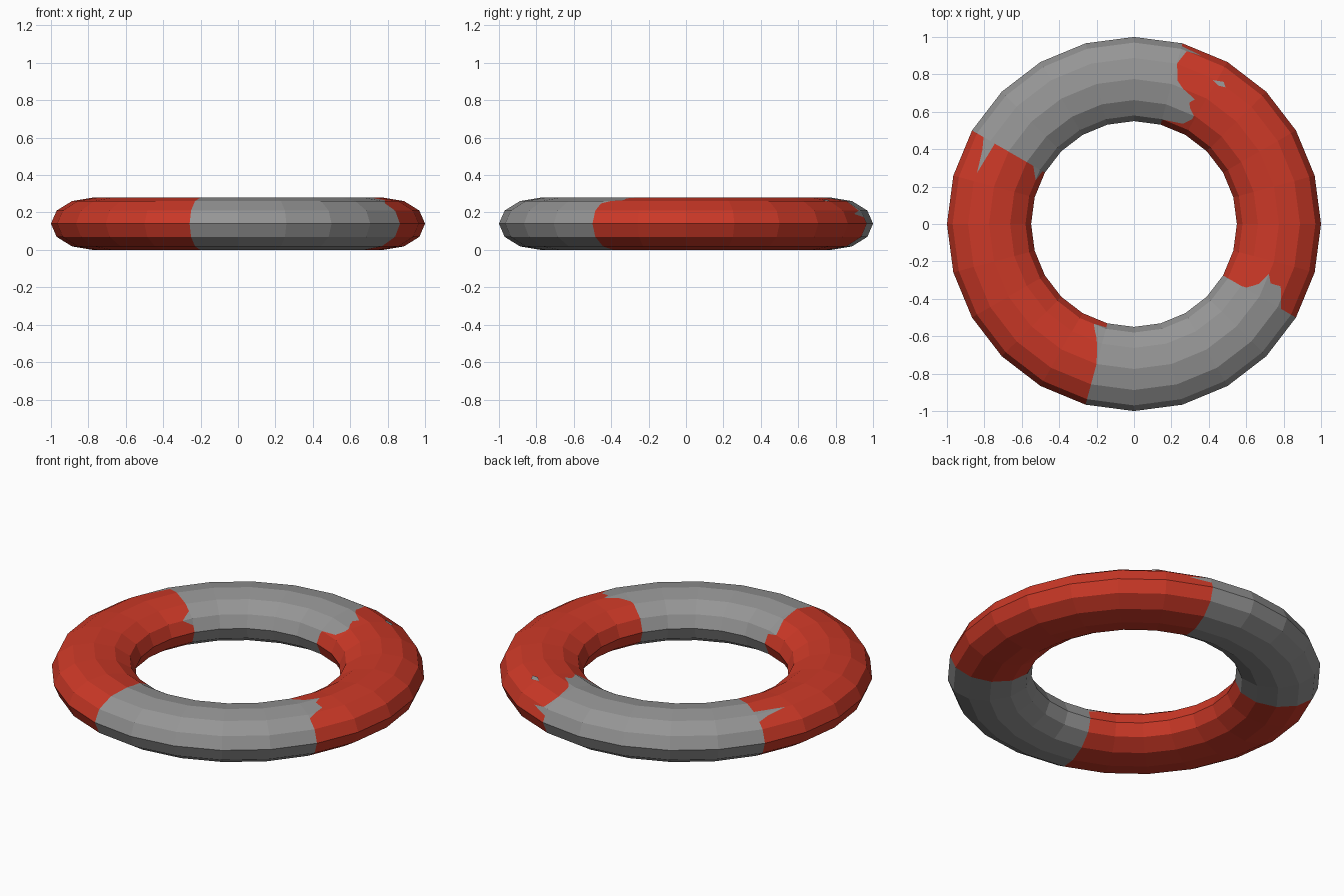
import bpy, bmesh, math
from mathutils import Vector

if "Cube" in bpy.data.objects:
    bpy.data.objects.remove(bpy.data.objects["Cube"])

SEGS, SIDES, SUB = 24, 12, 4          # ring segments, profile sides, rows per side
R, A, B = 0.775, 0.225, 0.14          # ring radius, half width, half height


def material(name, rgb):
    m = bpy.data.materials.new(name)
    m.diffuse_color = (*rgb, 1)
    m.use_nodes = True
    m.node_tree.nodes["Principled BSDF"].inputs["Base Color"].default_value = m.diffuse_color
    return m


grey = material("grey", (0.30, 0.30, 0.30))
red = material("red", (0.60, 0.04, 0.02))


def ring_point(k, j):
    """Corner of the faceted ring: segment k, profile corner j."""
    u, v = math.tau * k / SEGS, math.tau * j / SIDES
    r = R + A * math.cos(v)
    return Vector((r * math.cos(u), r * math.sin(u), B + B * math.sin(v)))


def surface(k, t, row):
    """Point on a flat facet: fraction t along segment k at a fine profile row."""
    j, s = divmod(row, SUB)
    s /= SUB
    a = ring_point(k, j).lerp(ring_point(k, j + 1), s)
    b = ring_point(k + 1, j).lerp(ring_point(k + 1, j + 1), s)
    return a.lerp(b, t)


def depth(table, j):
    """Degrees the grey runs into the red at profile position j."""
    for (j0, d0), (j1, d1) in zip(table, table[1:]):
        if j0 <= j <= j1:
            return d0 + (d1 - d0) * (j - j0) / (j1 - j0)
    return 0


# Worn paint edges: segment -> (grey at high end?, (profile position, degrees))
WORN = {
    4: (True, [(.5, 0), (.75, 7), (1, 2), (2, 0), (2.75, 2), (3, 5), (3.25, 11),
               (3.5, 9.5), (3.75, 11), (4, 14), (4.25, 14), (4.75, 11), (5, 1), (5.25, 0)]),
    10: (False, [(1.5, 0), (1.75, 4), (2, 12), (2.25, 0), (4.5, 0), (5, 6), (5.5, 0)]),
    16: (True, [(3, 0), (3.5, 1), (4.25, 3.4), (5, 7), (5.25, 0)]),
    22: (False, [(1.75, 0), (2, 3), (2.25, 7), (2.75, 6.5), (3, 9.7), (3.25, 4.5),
                 (3.75, .5), (4, 0)]),
}
RED_SEGS = {22, 23, 0, 1, 2, 3, 4, *range(10, 17)}

# Ring buoy
bm = bmesh.new()
rows = SIDES * SUB


def strip(k, start, end, mat):
    a = [bm.verts.new(surface(k, start(i), i)) for i in range(rows)]
    b = [bm.verts.new(surface(k, end(i), i)) for i in range(rows)]
    for i in range(rows):
        n = (i + 1) % rows
        bm.faces.new((a[i], b[i], b[n], a[n])).material_index = mat


zero, one = (lambda i: 0), (lambda i: 1)
for k in range(SEGS):
    if k in WORN:
        high, table = WORN[k]

        def edge(i):
            d = depth(table, i / SUB) / 15
            return 1 - d if high else d
        strip(k, zero, edge, 1 if high else 0)
        strip(k, edge, one, 0 if high else 1)
    else:
        strip(k, zero, one, int(k in RED_SEGS))
bmesh.ops.remove_doubles(bm, verts=bm.verts, dist=1e-4)


def finish(bm, name):
    me = bpy.data.meshes.new(name)
    bm.to_mesh(me)
    bm.free()
    me.materials.append(grey)
    me.materials.append(red)
    ob = bpy.data.objects.new(name, me)
    bpy.context.collection.objects.link(ob)


finish(bm, "ring_buoy")

# Small bare patch in the paint, a thin plate lying on the ring
bm = bmesh.new()
pts = []
for x, y in [(.42, .77), (.45, .74), (.49, .73), (.48, .76)]:
    c = (math.hypot(x, y) - R) / A
    pts.append(bm.verts.new((x, y, B + B * math.sqrt(1 - c * c) + 0.002)))
bm.faces.new(pts)
finish(bm, "bare_patch")
